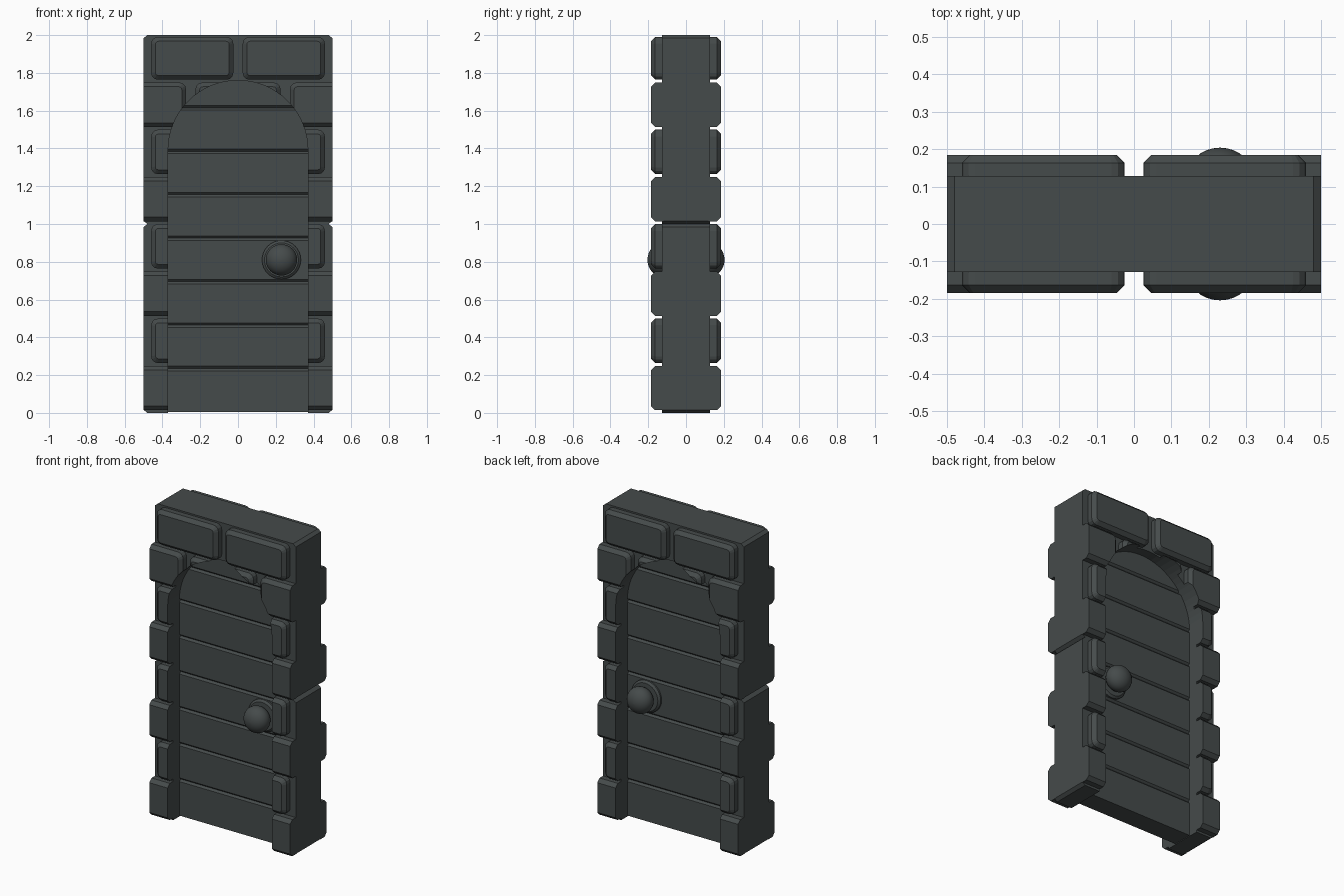
import bpy, bmesh
from math import sin, cos, pi

if "Cube" in bpy.data.objects:
    bpy.data.objects.remove(bpy.data.objects["Cube"])

mat = bpy.data.materials.new("dark_stone")
mat.diffuse_color = (0.06, 0.07, 0.07, 1)
mat.use_nodes = True
mat.node_tree.nodes["Principled BSDF"].inputs["Base Color"].default_value = mat.diffuse_color


def loft(bm, rings):
    """Closed solid through matching rings of points."""
    vs = [[bm.verts.new(p) for p in r] for r in rings]
    n = len(rings[0])
    for a, b in zip(vs, vs[1:]):
        for i in range(n):
            j = (i + 1) % n
            bm.faces.new((a[i], a[j], b[j], b[i]))
    bm.faces.new(vs[0][::-1])
    bm.faces.new(vs[-1])


def finish(bm, name, smooth=None):
    bmesh.ops.recalc_face_normals(bm, faces=bm.faces)
    me = bpy.data.meshes.new(name)
    bm.to_mesh(me)
    bm.free()
    ob = bpy.data.objects.new(name, me)
    me.materials.append(mat)
    bpy.context.collection.objects.link(ob)
    bpy.ops.object.select_all(action='DESELECT')
    ob.select_set(True)
    bpy.context.view_layer.objects.active = ob
    if smooth:
        bpy.ops.object.shade_smooth_by_angle(angle=smooth)
    return ob


def prism_y(name, pts, h):
    bm = bmesh.new()
    loft(bm, [[(x, y, z) for x, z in pts] for y in (-h, h)])
    return finish(bm, name)


def boolean(ob, cutter, op):
    m = ob.modifiers.new("arch", 'BOOLEAN')
    m.operation, m.object, m.solver = op, cutter, 'EXACT'
    bpy.context.view_layer.objects.active = ob
    bpy.ops.object.modifier_apply(modifier=m.name)


def rounded(x0, x1, z0, z1, r, y):
    """Rounded rectangle, clipped flush at the wall ends."""
    out = []
    for cx, cz, a in ((x1 - r, z1 - r, 0), (x0 + r, z1 - r, 1),
                      (x0 + r, z0 + r, 2), (x1 - r, z0 + r, 3)):
        for k in range(4):
            t = (a + k / 3) * pi / 2
            x = cx + r * cos(t)
            out.append((max(-0.5, min(0.5, x)), y, cz + r * sin(t)))
    return out


# Arched opening cutter
R, SPRING = 0.37, 1.39
arch = [(-R, -0.1), (R, -0.1)] + [(R * cos(pi * i / 32), SPRING + R * sin(pi * i / 32)) for i in range(33)]
cutter = prism_y("arch_cutter", arch, 0.4)
cutter.hide_render = True

# Wall core: two stacked blocks with chamfered ends
side = [(0.48, 0), (0.5, 0.016), (0.5, 0.984), (0.48, 1.0), (0.5, 1.016), (0.5, 1.984), (0.48, 2.0)]
core = prism_y("wall_core", side + [(-x, z) for x, z in side[::-1]], 0.128)
boolean(core, cutter, 'DIFFERENCE')

# Bricks on both faces, alternating rows
bm = bmesh.new()
for row in range(8):
    z0, z1 = row * 0.25 + 0.014, row * 0.25 + 0.249
    if row == 7:
        z1 = 1.99
    if row % 2:
        spans = [(-0.46, -0.025), (0.025, 0.46)]
    else:
        spans = [(-0.7, -0.275), (0.275, 0.7)]
        if row == 6:
            spans.append((-0.225, 0.225))
    for x0, x1 in spans:
        for s in (-1, 1):
            c = 0.022
            loft(bm, [rounded(x0, x1, z0, z1, 0.035, s * 0.12),
                      rounded(x0, x1, z0, z1, 0.035, s * 0.163),
                      rounded(x0 + c, x1 - c, z0 + c, z1 - c, 0.018, s * 0.185)])
bricks = finish(bm, "bricks")
boolean(bricks, cutter, 'DIFFERENCE')

# Door of horizontal planks with chamfered joints
D, c, pitch = 0.065, 0.012, 0.23
prof = [(D, 0.005)]
for i in range(1, 8):
    z = 0.005 + i * pitch
    prof += [(D, z - c), (D - c, z), (D, z + c)]
prof.append((D, 1.9))
ring = prof + [(-y, z) for y, z in prof[::-1]]
bm = bmesh.new()
loft(bm, [[(x, y, z) for y, z in ring] for x in (-0.5, 0.5)])
door = finish(bm, "door_planks")
boolean(door, cutter, 'INTERSECT')
bpy.data.objects.remove(cutter)

# Door knobs: turned plate, neck and ball on each face
ball_y, br, bd = 0.136, 0.083, 0.068
turned = [(0.103, 0.055), (0.103, 0.075), (0.09, 0.086), (0.04, 0.086)]
turned += [(br * cos(t), ball_y + bd * sin(t)) for t in [-1.0 + k * (pi / 2 + 0.98) / 12 for k in range(13)]]
for s, name in ((-1, "front_knob"), (1, "back_knob")):
    bm = bmesh.new()
    loft(bm, [[(0.23 + r * cos(i * pi / 16), s * y, 0.81 + r * sin(i * pi / 16)) for i in range(32)]
              for r, y in turned])
    finish(bm, name, 0.6)
